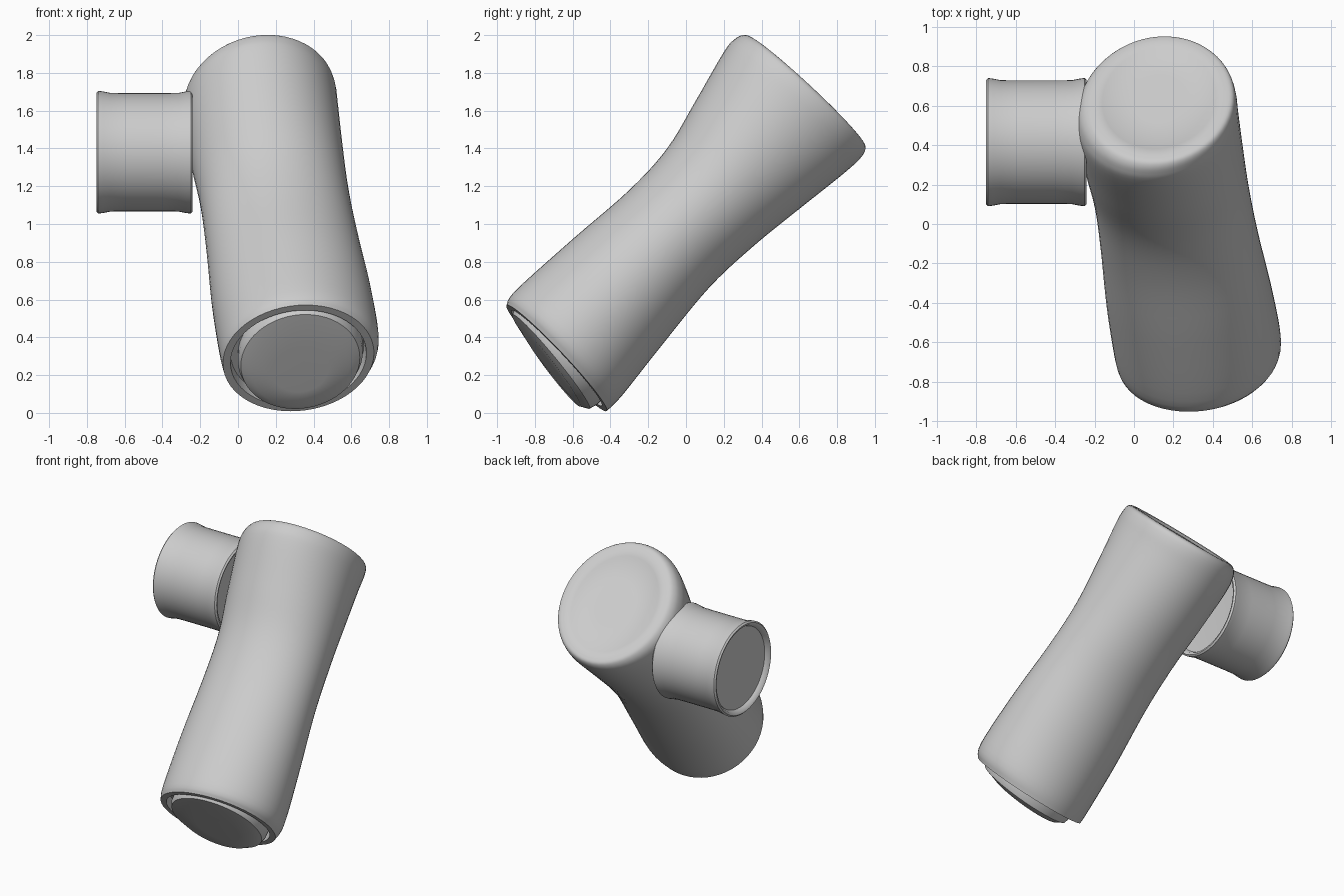
import bpy, bmesh, math
from mathutils import Vector

old = bpy.data.objects.get("Cube")
if old:
    bpy.data.objects.remove(old, do_unlink=True)

SIDES = 56
LEAN = 0.07  # sideways tilt of each cross-section

grey = bpy.data.materials.new("plain grey")
grey.use_nodes = True
COLOUR = (0.6, 0.6, 0.6, 1)
grey.diffuse_color = COLOUR
grey.node_tree.nodes["Principled BSDF"].inputs["Base Color"].default_value = COLOUR


def section(yu, zu, yl, zl, xl, xr):
    """Ellipse from its upper and lower points and its left/right reach."""
    centre = Vector(((xl + xr) / 2, (yu + yl) / 2, (zu + zl) / 2))
    across = Vector((1, LEAN, LEAN)) * (xr - xl) / 2
    up = Vector((0, yu - yl, zu - zl)) / 2
    return centre, across, up


def ring(centre, across, up):
    angles = [2 * math.pi * i / SIDES for i in range(SIDES)]
    return [centre + across * math.cos(a) + up * math.sin(a) for a in angles]


def smooth_stations(stations, steps=5):
    """Catmull-Rom interpolation between the given stations."""
    out = []
    for i in range(len(stations) - 1):
        a, b = stations[max(i - 1, 0)], stations[i]
        c, d = stations[i + 1], stations[min(i + 2, len(stations) - 1)]
        for k in range(steps):
            t = k / steps
            out.append([q + t / 2 * (r - p + t * (2 * p - 5 * q + 4 * r - s
                        + t * (3 * (q - r) + s - p)))
                        for p, q, r, s in zip(a, b, c, d)])
    return out + [stations[-1]]


def loft(name, rings, angle=40):
    bm = bmesh.new()
    rows = [[bm.verts.new(p) for p in r] for r in rings]
    for a, b in zip(rows, rows[1:]):
        for i in range(SIDES):
            j = (i + 1) % SIDES
            bm.faces.new((a[i], a[j], b[j], b[i]))
    bm.faces.new(rows[0])
    bm.faces.new(rows[-1])
    bmesh.ops.recalc_face_normals(bm, faces=bm.faces)
    mesh = bpy.data.meshes.new(name)
    bm.to_mesh(mesh)
    bm.free()
    mesh.materials.append(grey)
    obj = bpy.data.objects.new(name, mesh)
    bpy.context.collection.objects.link(obj)
    bpy.ops.object.select_all(action='DESELECT')
    obj.select_set(True)
    bpy.context.view_layer.objects.active = obj
    bpy.ops.object.shade_smooth_by_angle(angle=math.radians(angle))
    return obj


# Main barrel: flared top, waisted middle, rounded rims
barrel = [
    (-0.95, 0.57, -0.42, 0.01, -0.08, 0.72),
    (-0.90, 0.65, -0.34, 0.09, -0.10, 0.745),
    (-0.60, 0.92, -0.15, 0.33, -0.14, 0.70),
    (-0.30, 1.18, 0.12, 0.66, -0.17, 0.63),
    (-0.10, 1.40, 0.36, 0.885, -0.20, 0.585),
    (0.05, 1.65, 0.60, 1.08, -0.25, 0.555),
    (0.20, 1.91, 0.82, 1.255, -0.29, 0.53),
    (0.26, 1.98, 0.92, 1.345, -0.285, 0.52),
    (0.31, 2.00, 0.95, 1.40, -0.25, 0.50),
    (0.35, 1.975, 0.93, 1.435, -0.20, 0.45),
]
sections = [section(*s) for s in smooth_stations(barrel)]
axis = Vector((-0.1, 0.7, 0.7)).normalized()


def inset(base, scale, shift):
    centre, across, up = base
    return centre + axis * shift, across * scale, up * scale


mouth = [inset(sections[0], 0.88, 0.06), inset(sections[0], 0.9, 0.0)]
top = [inset(sections[-1], 0.88, -0.003), inset(sections[-1], 0.83, -0.014),
       inset(sections[-1], 0.4, -0.012)]
loft("barrel", [ring(*s) for s in mouth + sections + top])

# Tilted plug protruding from the lower mouth
plug = [
    (-0.86, 0.60, -0.41, 0.10, 0.00, 0.66),
    (-0.91, 0.545, -0.47, 0.045, 0.00, 0.66),
    (-0.92, 0.52, -0.51, 0.022, 0.015, 0.645),
    (-0.87, 0.445, -0.56, 0.035, 0.07, 0.59),
    (-0.80, 0.35, -0.62, 0.11, 0.18, 0.48),
]
loft("end_plug", [ring(*section(*s)) for s in plug])

# Side cylinder with flared rims and dished ends, mirrored about its middle
half = [(0.22, 0.2), (0.225, 0.285), (0.25, 0.3), (0.255, 0.315),
        (0.245, 0.325), (0.22, 0.322), (0.18, 0.314), (0.1, 0.313)]
profile = [(-x, r) for x, r in half] + half[::-1]
loft("side_cylinder", [
    ring(Vector((x - 0.495, 0.415, 1.38)), Vector((0, r, 0)), Vector((0, 0, r)))
    for x, r in profile], 50)
